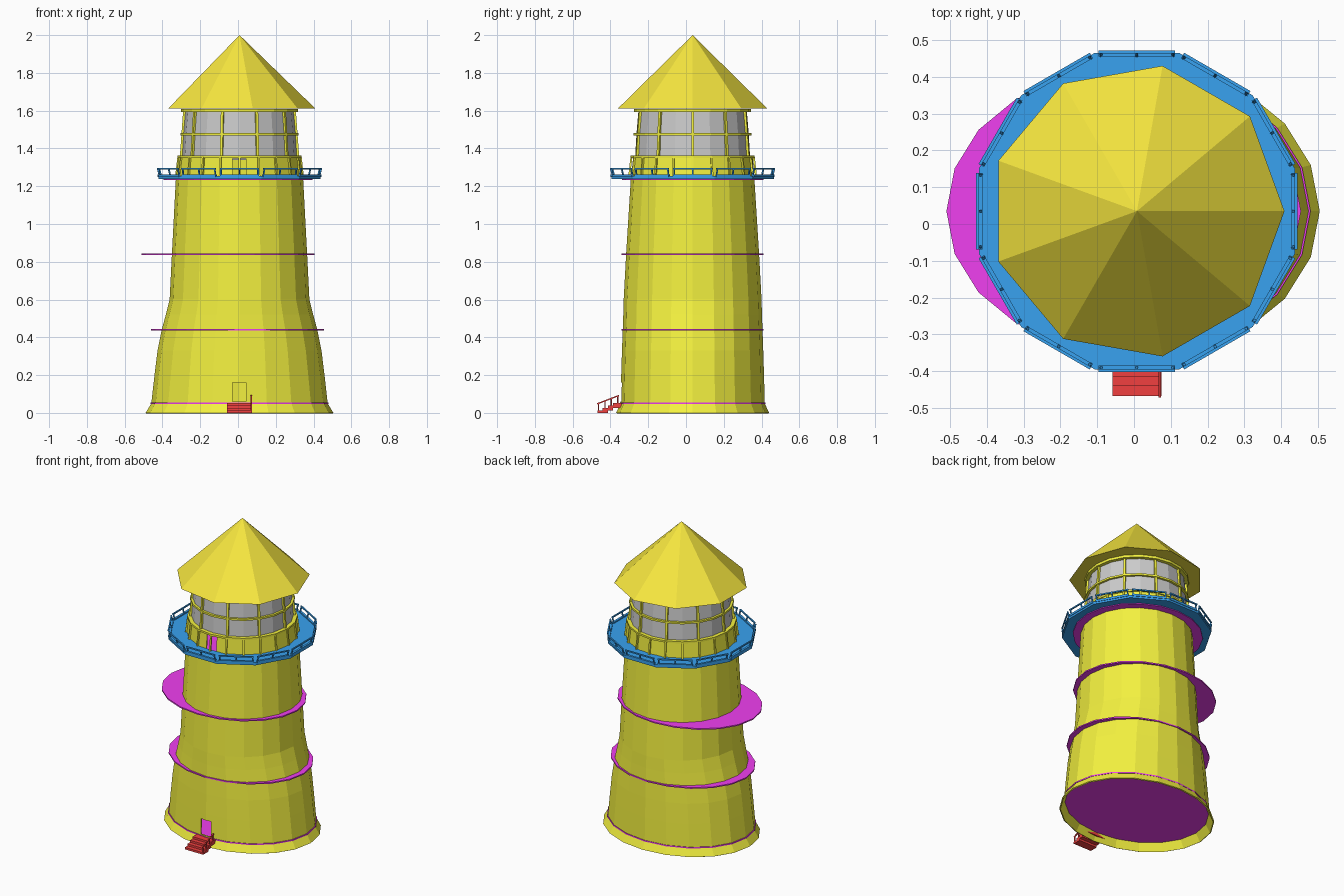
import bpy, bmesh
from math import sin, cos, pi, tan
from mathutils import Vector

if "Cube" in bpy.data.objects:
    bpy.data.objects.remove(bpy.data.objects["Cube"])

CX, CY = 0.008, 0.035


def mat(name, rgb):
    m = bpy.data.materials.new(name)
    m.diffuse_color = (*rgb, 1)
    m.use_nodes = True
    m.node_tree.nodes["Principled BSDF"].inputs["Base Color"].default_value = m.diffuse_color
    return m


YELLOW = mat("yellow", (0.9, 0.88, 0.05))
GOLD = mat("gold", (0.93, 0.8, 0.05))
BLUE = mat("blue", (0.04, 0.36, 0.87))
MAGENTA = mat("magenta", (0.87, 0.05, 0.87))
RED = mat("red", (0.88, 0.05, 0.05))


def finish(bm, name, material=None):
    me = bpy.data.meshes.new(name)
    bm.to_mesh(me)
    bm.free()
    ob = bpy.data.objects.new(name, me)
    bpy.context.collection.objects.link(ob)
    if material:
        me.materials.append(material)
    return ob


def loft(name, profile, n, material=None, cx=CX, cy=CY, caps=False, closed=False, start=0.0):
    """Rings of (z, rx, ry) joined from bottom to top."""
    bm = bmesh.new()
    rings = [[bm.verts.new((cx + rx * cos(start + 2 * pi * i / n),
                            cy + ry * sin(start + 2 * pi * i / n), z)) for i in range(n)]
             for z, rx, ry in profile]
    pairs = list(zip(rings, rings[1:])) + ([(rings[-1], rings[0])] if closed else [])
    for a, b in pairs:
        for i in range(n):
            j = (i + 1) % n
            bm.faces.new((a[i], a[j], b[j], b[i]))
    if caps:
        bm.faces.new(rings[0][::-1])
        bm.faces.new(rings[-1])
    return finish(bm, name, material)


def bar(bm, a, b, w):
    """Square bar between two points."""
    a, b = Vector(a), Vector(b)
    d = (b - a).normalized()
    side = d.cross(Vector((0, 0, 1)))
    side = side.normalized() if side.length > 0.3 else Vector((-a.y + CY, a.x - CX, 0)).normalized()
    up = side.cross(d).normalized()
    offs = [(-1, -1), (1, -1), (1, 1), (-1, 1)]
    r = [[bm.verts.new(p + side * s * w / 2 + up * t * w / 2) for s, t in offs] for p in (a, b)]
    fs = [bm.faces.new(r[0]), bm.faces.new(r[1][::-1])]
    for i in range(4):
        j = (i + 1) % 4
        fs.append(bm.faces.new((r[0][i], r[1][i], r[1][j], r[0][j])))
    bmesh.ops.recalc_face_normals(bm, faces=fs)


def box(bm, lo, hi):
    g = bmesh.ops.create_cube(bm, size=1)
    for v in g["verts"]:
        v.co = [lo[k] + (v.co[k] + 0.5) * (hi[k] - lo[k]) for k in range(3)]


def polar(r, a, z):
    return (CX + r * cos(a), CY + r * sin(a), z)


# hollow tower, oval at the foot and round at the top, with two door openings
tower = loft("tower_wall", [(0, .497, .405), (.05, .467, .382), (.2, .45, .378), (.33, .434, .374),
                            (.44, .412, .37), (.52, .39, .367), (.6, .37, .365), (.84, .358, .352),
                            (1.24, .337, .327), (1.36, .322, .318)], 20, YELLOW)
sol = tower.modifiers.new("thickness", 'SOLIDIFY')
sol.thickness, sol.offset = 0.008, -1
bm = bmesh.new()
box(bm, (-.03, -.5, .06), (.042, -.2, .16))
box(bm, (-.03, -.5, 1.25), (.042, -.2, 1.348))
cutter = finish(bm, "door_cutter")
cutter.hide_render = True
cut = tower.modifiers.new("doors", 'BOOLEAN')
cut.operation, cut.object, cut.solver = 'DIFFERENCE', cutter, 'EXACT'
bpy.context.view_layer.objects.active = tower
for m in ("thickness", "doors"):
    bpy.ops.object.modifier_apply(modifier=m)
bpy.data.objects.remove(cutter)

# floors, partly sticking out through the wall
for name, x, z, rx, ry in [("ground_floor", .008, .05, .472, .385), ("first_floor", -.003, .44, .457, .376),
                           ("second_floor", -.053, .84, .457, .376), ("lamp_floor", .0, 1.236, .395, .375)]:
    loft(name, [(z - .004, rx, ry), (z + .004, rx, ry)], 20, MAGENTA, cx=x, caps=True)

# twelve-sided gallery deck
R = .43 / cos(pi / 12)
loft("gallery_deck", [(1.237, .345, .345), (1.237, R, R), (1.255, R, R), (1.255, .33, .33)],
     12, BLUE, closed=True, start=pi / 12)

# twelve railing panels leaning slightly outward
bm = bmesh.new()
for i in range(12):
    a = i * pi / 6
    out, tan_v = Vector((cos(a), sin(a), 0)), Vector((-sin(a), cos(a), 0))
    c = Vector((CX, CY, 0))

    def pt(t, r, z):
        return c + out * r + tan_v * t + Vector((0, 0, z))
    for t in (-.098, 0, .098):
        bar(bm, pt(t, .422, 1.25), pt(t, .433, 1.292), .007)
    bar(bm, pt(-.104, .433, 1.292), pt(.104, .433, 1.292), .008)
    bar(bm, pt(-.104, .427, 1.256), pt(.104, .427, 1.256), .014)
finish(bm, "gallery_railing", BLUE)

# lantern glass
loft("lantern_glass", [(1.34, .305, .305), (1.48, .297, .297), (1.61, .286, .286)], 20)

# lantern frame: hoops, ten mullions, and twenty short ribs on the parapet
for name, z, r, w in [("parapet_hoop", 1.356, .328, .02), ("middle_hoop", 1.475, .312, .012),
                      ("top_hoop", 1.602, .31, .016)]:
    h = w / 2 if z > 1.4 else .006
    inner = r - .025
    loft(name, [(z - h, inner, inner), (z - h, r, r), (z + h, r, r), (z + h, inner, inner)],
         20, YELLOW, closed=True)
bm = bmesh.new()
for i in range(10):
    a = i * pi / 5
    bar(bm, polar(.309, a, 1.355), polar(.291, a, 1.605), .014)
finish(bm, "lantern_mullions", YELLOW)
bm = bmesh.new()
for i in range(20):
    a = i * pi / 10
    bar(bm, polar(.336, a, 1.25), polar(.324, a, 1.355), .01)
finish(bm, "parapet_ribs", YELLOW)

# nine-sided roof
bm = bmesh.new()
ring = [bm.verts.new(polar(.401, i * 2 * pi / 9, 1.612)) for i in range(9)]
tip = bm.verts.new((CX, CY, 2.0))
for i in range(9):
    bm.faces.new((ring[i], ring[(i + 1) % 9], tip))
bm.faces.new(ring[::-1])
finish(bm, "roof", GOLD)

# entrance steps with a handrail on the right
bm = bmesh.new()
for i in range(4):
    y0, z1 = -.468 + i * .027, .013 * (i + 1)
    box(bm, (-.058, y0, max(0, z1 - .026)), (.075, y0 + .027 if i < 3 else -.34, z1))
finish(bm, "entrance_steps", RED)
bm = bmesh.new()
for i in range(4):
    y, z = -.463 + i * .034, .008 + i * .013
    bar(bm, (.07, y, z), (.07, y, z + .042), .006)
bar(bm, (.07, -.47, .048), (.07, -.355, .092), .007)
finish(bm, "step_handrail", RED)
